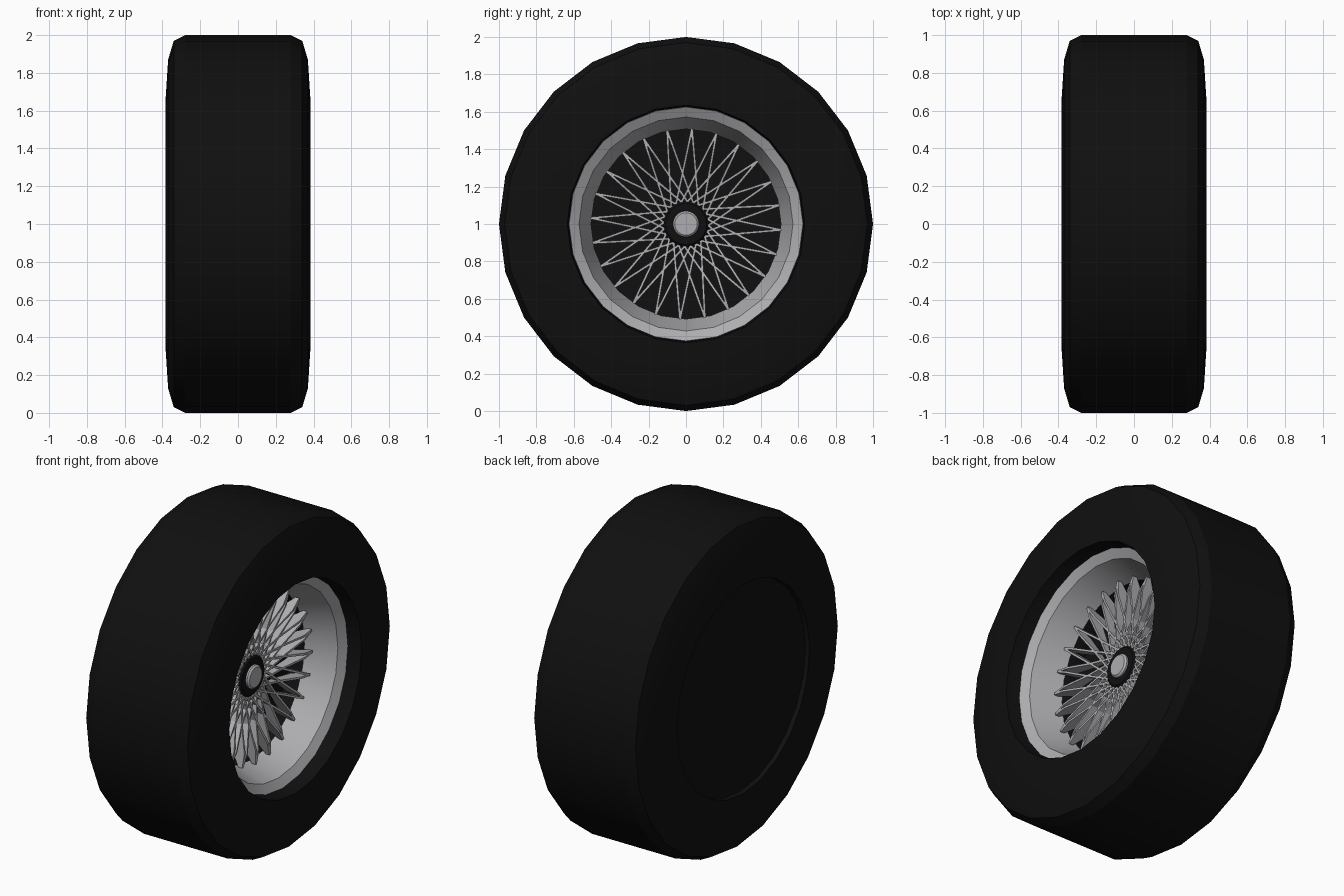
import bpy, bmesh, math
from mathutils import Vector

cube = bpy.data.objects.get("Cube")
if cube:
    bpy.data.objects.remove(cube, do_unlink=True)

SEGMENTS = 24
CENTRE = Vector((0, 0, 1))


def make_material(name, colour):
    mat = bpy.data.materials.new(name)
    mat.use_nodes = True
    mat.diffuse_color = colour
    bsdf = next(n for n in mat.node_tree.nodes if n.type == 'BSDF_PRINCIPLED')
    bsdf.inputs["Base Color"].default_value = colour
    return mat


black = make_material("matte_black", (0.005, 0.005, 0.005, 1))
silver = make_material("silver_metal", (0.42, 0.42, 0.44, 1))


def around(x, r, angle):
    """Point at radius r and clock angle from the top, around the axle."""
    return Vector((x, r * math.sin(angle), r * math.cos(angle))) + CENTRE


def finish(name, bm, mat, smooth=True):
    bmesh.ops.recalc_face_normals(bm, faces=bm.faces)
    mesh = bpy.data.meshes.new(name)
    bm.to_mesh(mesh)
    bm.free()
    mesh.materials.append(mat)
    obj = bpy.data.objects.new(name, mesh)
    bpy.context.collection.objects.link(obj)
    if smooth:
        bpy.ops.object.select_all(action='DESELECT')
        obj.select_set(True)
        bpy.context.view_layer.objects.active = obj
        bpy.ops.object.shade_smooth_by_angle(angle=math.radians(25))
    return obj


def lathe(name, profile, mat, closed=True, segments=SEGMENTS):
    """Turn an (x, radius) profile about the axle; open profiles get end caps."""
    bm = bmesh.new()
    rings = [[bm.verts.new(around(x, r, math.tau * i / segments))
              for i in range(segments)] for x, r in profile]
    pairs = list(zip(rings, rings[1:]))
    if closed:
        pairs.append((rings[-1], rings[0]))
    else:
        bm.faces.new(rings[0])
        bm.faces.new(rings[-1])
    for a, b in pairs:
        for i in range(segments):
            j = (i + 1) % segments
            bm.faces.new((a[i], a[j], b[j], b[i]))
    return finish(name, bm, mat)


# Tyre: flat tread, rounded shoulders, recessed bead on the open side
lathe("tyre", [(-0.36, 0.63), (-0.385, 0.635), (-0.37, 0.87), (-0.34, 0.97),
               (-0.28, 1.0), (0.28, 1.0), (0.34, 0.97), (0.37, 0.87),
               (0.385, 0.635), (0.28, 0.625), (0.06, 0.515), (-0.02, 0.51)], black)

# Solid back of the wheel
lathe("back_plate", [(-0.36, 0.632), (-0.05, 0.54), (0.0, 0.515)], black, closed=False)

# Rim: sloped lip and tapering barrel
lathe("rim", [(0.30, 0.625), (0.27, 0.572), (0.09, 0.508),
              (0.09, 0.53), (0.27, 0.63)], silver)

# Hub and centre cap
lathe("hub", [(-0.01, 0.125), (0.085, 0.125), (0.10, 0.11)], black, closed=False)
lathe("centre_cap", [(0.09, 0.07), (0.11, 0.07), (0.12, 0.06)], silver, closed=False)

# Spokes: crossing leaf-shaped blades, two meeting at each rim point
# Each section is (fraction of length, back x, front x)
BLADE = [(0.0, 0.07, 0.09), (0.45, 0.065, 0.115), (0.8, 0.07, 0.15), (1.0, 0.12, 0.145)]
HALF_THICK = 0.006
bm = bmesh.new()
for k in range(SEGMENTS):
    angle = math.radians(3.6) + math.tau * k / SEGMENTS
    for lean in (-1, 1):
        start = around(0, 0.115, angle + lean * math.radians(32))
        end = around(0, 0.51, angle)
        side = (end - start).cross(Vector((1, 0, 0))).normalized() * HALF_THICK
        sections = []
        for t, back, front in BLADE:
            p = start.lerp(end, t)
            sections.append([bm.verts.new(p + Vector((x, 0, 0)) + side * s)
                             for x, s in ((back, -1), (front, -1), (front, 1), (back, 1))])
        for a, b in zip(sections, sections[1:]):
            for i in range(4):
                j = (i + 1) % 4
                bm.faces.new((a[i], a[j], b[j], b[i]))
        bm.faces.new(sections[0])
        bm.faces.new(sections[-1])
finish("spokes", bm, silver, smooth=False)
